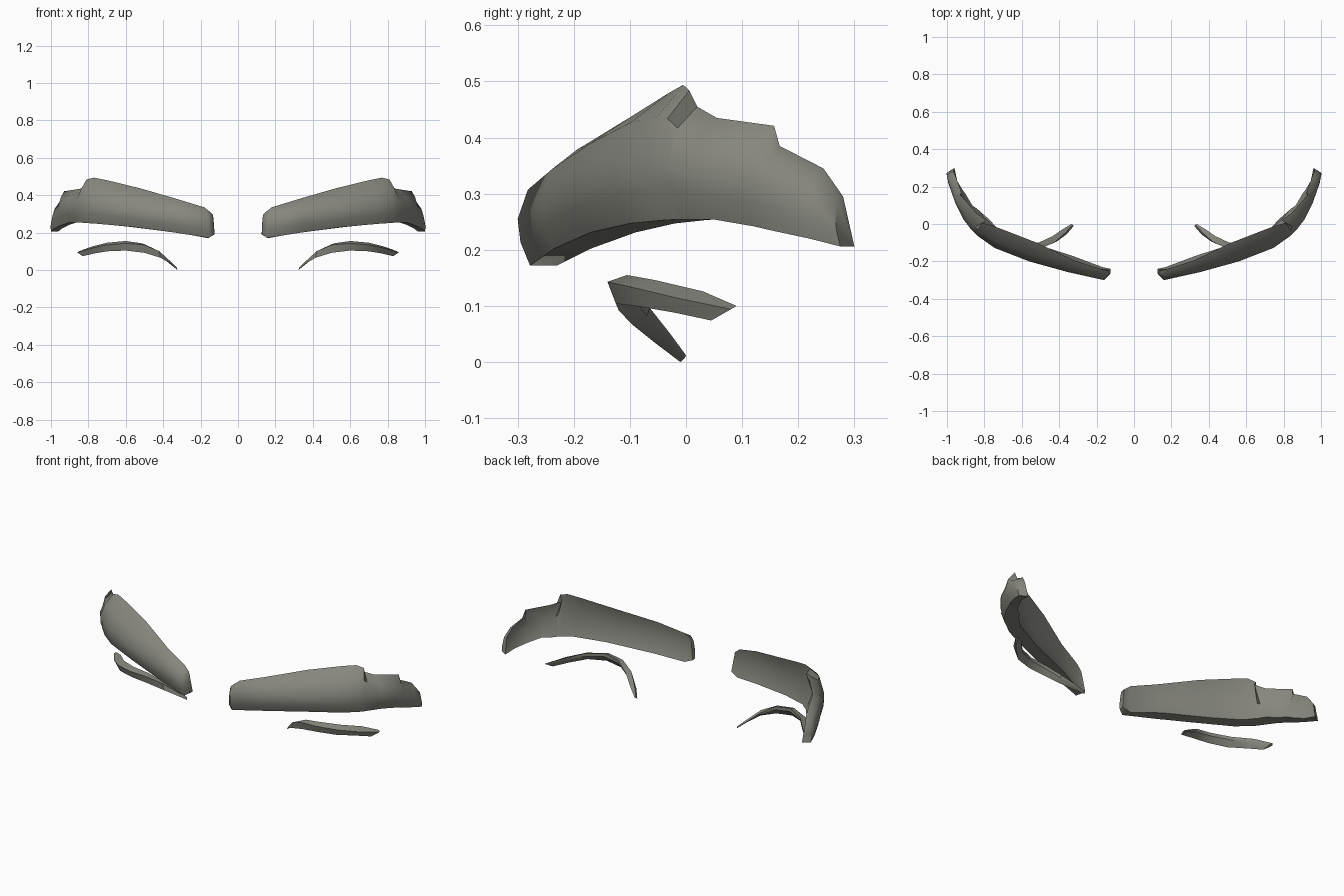
import bpy, bmesh, math
from mathutils import Vector as V

mat = bpy.data.materials.new("warm grey")
mat.diffuse_color = (0.24, 0.24, 0.21, 1)


def loft(name, rings, angle):
    """Skin closed rings into a capped solid, mirrored across x."""
    for side, label in ((1, "right"), (-1, "left")):
        bm = bmesh.new()
        rows = [[bm.verts.new((p.x * side, p.y, p.z)) for p in r] for r in rings]
        n = len(rows[0])
        for a, b in zip(rows, rows[1:]):
            for i in range(n):
                j = (i + 1) % n
                bm.faces.new((a[i], a[j], b[j], b[i]))
        bm.faces.new(rows[0])
        bm.faces.new(rows[-1])
        bmesh.ops.recalc_face_normals(bm, faces=bm.faces)
        me = bpy.data.meshes.new(f"{name}_{label}")
        bm.to_mesh(me)
        bm.free()
        me.materials.append(mat)
        ob = bpy.data.objects.new(f"{name}_{label}", me)
        bpy.context.collection.objects.link(ob)
        bpy.ops.object.select_all(action='DESELECT')
        ob.select_set(True)
        bpy.context.view_layer.objects.active = ob
        bpy.ops.object.shade_smooth_by_angle(angle=math.radians(angle))


# Brow stations from nose to temple: top, front, lower front;
# the lower back edge needs only x and y, as the underside is level
brow = [
    ((.142, -.25, .305), (.13, -.265, .26), (.127, -.265, .19), (.125, -.24)),
    ((.18, -.24, .335), (.16, -.30, .255), (.155, -.278, .172), (.17, -.23)),
    ((.32, -.195, .378), (.35, -.258, .285), (.35, -.235, .202), (.33, -.17)),
    ((.52, -.10, .436), (.56, -.20, .32), (.57, -.17, .231), (.58, -.09)),
    ((.70, -.03, .480), (.745, -.128, .35), (.75, -.10, .247), (.74, -.02)),
    ((.77, -.005, .494), (.83, -.068, .36), (.835, -.04, .253), (.80, .035)),
    ((.81, .006, .484), (.85, -.05, .36), (.85, -.02, .254), (.81, .05)),
    ((.79, .02, .455), (.87, -.03, .355), (.865, .00, .254), (.825, .07)),
    ((.84, .055, .435), (.91, .022, .345), (.90, .05, .254), (.865, .10)),
    ((.93, .157, .421), (.955, .11, .33), (.935, .12, .242), (.90, .16)),
    ((.922, .167, .385), (.967, .145, .32), (.955, .15, .235), (.915, .18)),
    ((.95, .245, .345), (.992, .22, .29), (.985, .22, .22), (.945, .23)),
    ((.965, .28, .295), (.998, .265, .26), (1.0, .275, .206), (.96, .30)),
]
rings = []
for k, (top, front, low, back) in enumerate(brow):
    t, f, l = V(top), V(front), V(low)
    b = V((*back, l.z))
    # Rounded upper front and hollow back are derived from the main points
    out = V((f.x - t.x, f.y - t.y, 0))
    upper = (t + f) / 2 + out * .2 + V((0, 0, .012))
    lower = (f + l) / 2 + out * .1
    hollow = (t + b) / 2
    hollow += (f - hollow) * (.35 if 0 < k < len(brow) - 1 else 0)
    rings.append([t, upper, f, lower, l, b, hollow])
loft("brow", rings, 60)

# Lash stations from nose to temple: front ridge, back ridge, lower edge
lash = [
    ((.328, -.005, .014), (.335, .0, .012), (.322, -.01, .0)),
    ((.365, -.045, .05), (.38, -.027, .049), (.36, -.055, .034)),
    ((.42, -.095, .1), (.435, -.065, .097), (.415, -.095, .066)),
    ((.50, -.13, .134), (.51, -.10, .142), (.50, -.12, .092)),
    ((.60, -.14, .143), (.60, -.105, .155), (.60, -.125, .104)),
    ((.71, -.095, .133), (.70, -.055, .146), (.70, -.09, .100)),
    ((.79, -.02, .115), (.78, .03, .126), (.77, -.02, .088)),
    ((.86, .08, .094), (.85, .09, .100), (.83, .045, .074)),
]
rings = []
for station in lash:
    a, c, d = map(V, station)
    # Lower back edge gives the lash its narrow rear face
    rings.append([a, c, c + (d - a) * .45 + (a - c) * .15, d])
loft("lash", rings, 30)
